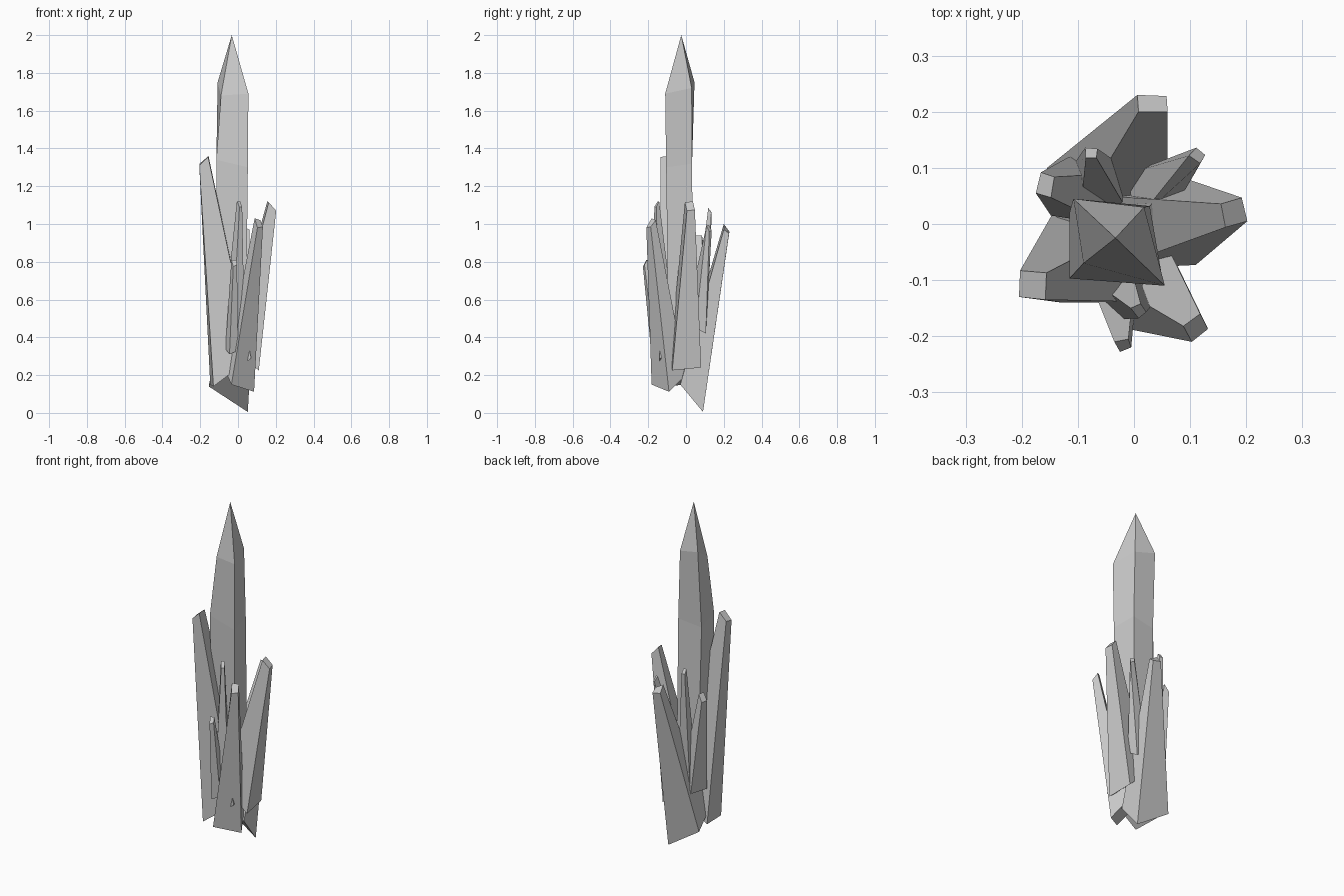
import bpy


def loft(name, rings, tip=None):
    """Flat-faced four-sided prism through rings of corners, capped or pointed."""
    verts = [p for r in rings for p in r]
    faces = [(3, 2, 1, 0)]
    for k in range(len(rings) - 1):
        for i in range(4):
            j = (i + 1) % 4
            a, b = 4 * k, 4 * k + 4
            faces.append((a + i, a + j, b + j, b + i))
    t = 4 * (len(rings) - 1)
    if tip:
        verts.append(tip)
        faces += [(t + i, t + (i + 1) % 4, len(verts) - 1) for i in range(4)]
    else:
        faces.append((t, t + 1, t + 2, t + 3))
    me = bpy.data.meshes.new(name)
    me.from_pydata(verts, [], faces)
    ob = bpy.data.objects.new(name, me)
    bpy.context.collection.objects.link(ob)


# Tall central crystal with a pointed top (corners counter-clockwise)
loft("main_crystal", [
    [(-.10, -.09, .22), (.04, -.09, .22), (.035, .04, .22), (-.10, .04, .22)],
    [(-.115, -.097, 1.34), (.052, -.105, 1.30), (.028, .032, 1.32), (-.115, .02, 1.3)],
    [(-.09, -.07, 1.68), (.055, -.11, 1.69), (.018, .03, 1.72), (-.108, .045, 1.75)],
], tip=(-.033, -.025, 2.0))

# Large leaning crystal at the back
loft("back_crystal", [
    [(-.13, -.03, .22), (.06, -.03, .15), (.052, .09, .005), (-.155, .10, .14)],
    [(.008, .20, 1.0), (.06, .20, .97), (.058, .228, .95), (.006, .23, .96)]])

# Large leaning crystal on the left
loft("left_crystal", [
    [(-.13, -.14, .14), (.07, -.14, .29), (.05, .02, .29), (-.147, .015, .15)],
    [(-.205, -.13, 1.31), (-.158, -.135, 1.355), (-.156, -.087, 1.36), (-.203, -.083, 1.32)]])

# Large leaning crystal on the right
loft("right_crystal", [
    [(-.04, -.08, .35), (.11, -.073, .225), (.095, .08, .24), (-.05, .05, .37)],
    [(.163, -.006, 1.115), (.202, .005, 1.07), (.192, .047, 1.075), (.155, .036, 1.12)]])

# Leaning crystal at the front right
loft("front_right_crystal", [
    [(-.035, -.182, .15), (.085, -.09, .112), (.04, .0, .2), (-.068, -.09, .225)],
    [(.103, -.21, .98), (.132, -.187, .985), (.118, -.16, 1.02), (.088, -.182, 1.03)]])

# Small crystals filling the gaps
loft("front_small_crystal", [
    [(-.045, -.183, .31), (.0, -.165, .33), (.0, -.11, .37), (-.067, -.13, .34)],
    [(-.025, -.228, .775), (-.005, -.22, .785), (-.01, -.205, .81), (-.035, -.21, .81)]])
loft("front_thin_crystal", [
    [(-.03, -.17, .40), (.035, -.14, .40), (-.01, -.06, .45), (-.075, -.10, .45)],
    [(.008, -.168, 1.09), (.022, -.157, 1.09), (.012, -.142, 1.12), (-.006, -.15, 1.12)]])
loft("back_right_small_crystal", [
    [(.0, .0, .5), (.085, .05, .45), (.065, .105, .42), (-.01, .09, .48)],
    [(.098, .122, .995), (.118, .108, .99), (.127, .123, .96), (.111, .136, .965)]])
loft("back_small_crystal", [
    [(-.095, .03, .40), (-.015, .03, .40), (-.015, .10, .34), (-.105, .11, .34)],
    [(-.086, .118, 1.085), (-.067, .118, 1.085), (-.065, .134, 1.06), (-.087, .136, 1.06)]])
loft("back_left_small_crystal", [
    [(-.148, .015, .36), (-.05, .0, .45), (-.04, .09, .45), (-.115, .12, .36)],
    [(-.175, .055, .90), (-.148, .047, .94), (-.142, .084, .94), (-.166, .092, .90)]])
